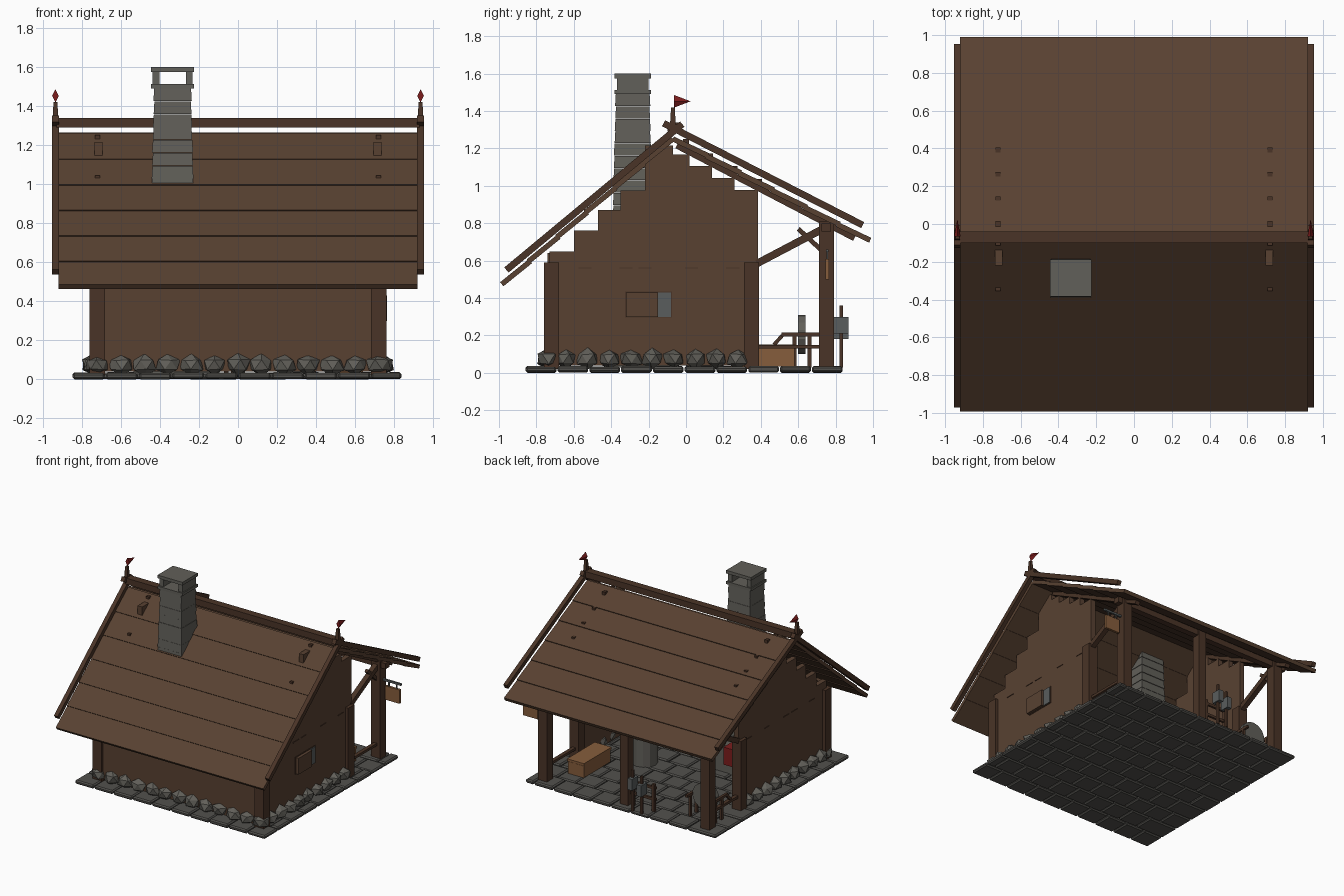
import bpy, bmesh, math, random
from mathutils import Vector, Matrix

random.seed(4)
cube = bpy.data.objects.get("Cube")
if cube:
    bpy.data.objects.remove(cube, do_unlink=True)


def material(name, rgb):
    m = bpy.data.materials.new(name)
    m.use_nodes = True
    m.diffuse_color = (*rgb, 1)
    m.node_tree.nodes["Principled BSDF"].inputs["Base Color"].default_value = (*rgb, 1)
    return m


WOOD = material("brown wood", (0.098, 0.053, 0.031))
DARK = material("dark timber", (0.068, 0.034, 0.02))
STONE = material("grey stone", (0.12, 0.115, 0.1))
PAVING = material("paving stone", (0.085, 0.082, 0.074))
CRATE = material("light wood", (0.24, 0.11, 0.045))
RED = material("red cloth", (0.2, 0.012, 0.012))
METAL = material("dull metal", (0.1, 0.11, 0.11))


class Part:
    """Collects primitives into one mesh object."""

    def __init__(self, name, mat):
        self.name, self.mat, self.bm = name, mat, bmesh.new()

    def box(self, x, y, z, turn=None, taper=1.0):
        # x, y, z are (low, high) ranges
        lo, hi = Vector((x[0], y[0], z[0])), Vector((x[1], y[1], z[1]))
        size, mid = hi - lo, (lo + hi) / 2
        made = bmesh.ops.create_cube(self.bm, size=1)["verts"]
        for v in made:
            if v.co.z > 0:
                v.co.x *= taper
                v.co.y *= taper
            v.co = Vector(a * b for a, b in zip(v.co, size))
            if turn:
                v.co = turn @ v.co
            v.co += mid
        return self

    def beam(self, p, q, width, thick):
        # square bar between two points
        p, q = Vector(p), Vector(q)
        rot = (q - p).to_track_quat('Z', 'X').to_matrix().to_4x4()
        mat = Matrix.Translation((p + q) / 2) @ rot @ Matrix.Diagonal((width, thick, (q - p).length, 1))
        bmesh.ops.create_cube(self.bm, size=1, matrix=mat)
        return self

    def slope(self, x, p, q, thick):
        # board running along a roof slope; p and q are (y, z)
        d = Vector(q) - Vector(p)
        mid = (Vector(p) + Vector(q)) / 2
        mat = (Matrix.Translation(((x[0] + x[1]) / 2, mid.x, mid.y))
               @ Matrix.Rotation(math.atan2(d.y, d.x), 4, 'X')
               @ Matrix.Diagonal((x[1] - x[0], d.length, thick, 1)))
        bmesh.ops.create_cube(self.bm, size=1, matrix=mat)
        return self

    def cone(self, at, r1, r2, depth, sides, axis='Z'):
        rot = {'Z': Matrix(), 'Y': Matrix.Rotation(-math.pi / 2, 4, 'X')}[axis]
        bmesh.ops.create_cone(self.bm, cap_ends=True, segments=sides, radius1=r1, radius2=r2,
                              depth=depth, matrix=Matrix.Translation(at) @ rot)
        return self

    def done(self, bevel=0):
        mesh = bpy.data.meshes.new(self.name)
        bmesh.ops.recalc_face_normals(self.bm, faces=self.bm.faces[:])
        self.bm.to_mesh(mesh)
        self.bm.free()
        mesh.materials.append(self.mat)
        ob = bpy.data.objects.new(self.name, mesh)
        bpy.context.collection.objects.link(ob)
        if bevel:
            mod = ob.modifiers.new("bevel", 'BEVEL')
            mod.width, mod.segments = bevel, 1
        return ob


def around(c, size):
    return (c - size / 2, c + size / 2)


# Paved floor, staggered row by row
floor = Part("paved_floor", PAVING)
N, STEP = 10, 0.17
for r in range(N):
    y = -0.86 + STEP * r
    edges = [-0.85] + [-0.85 + STEP * (i + 0.5 * (r % 2)) for i in range(1, N)] + [0.84]
    for a, b in zip(edges, edges[1:]):
        floor.box((a + 0.003, b - 0.003), (y + 0.003, y + STEP - 0.003),
                  (random.uniform(0, 0.005), random.uniform(0.031, 0.037)))
floor.done(bevel=0.009)

# Rubble foundation along three walls
rocks = Part("foundation_rocks", STONE)
spots = [(-0.72 + i * 0.12, -0.735) for i in range(13)]
spots += [(s * 0.735, -0.64 + i * 0.115) for s in (-1, 1) for i in range(9)]
for x, y in spots:
    made = bmesh.ops.create_icosphere(rocks.bm, subdivisions=1, radius=1)["verts"]
    spin = Matrix.Rotation(random.uniform(0, 6), 3, 'Z')
    for v in made:
        co = spin @ (v.co * random.uniform(0.85, 1.12))
        v.co = Vector((x + co.x * 0.065, y + co.y * 0.062, 0.075 + co.z * 0.055))
rocks.done()

# Roof lines as (y, z)
RIDGE, FRONT, BACK = Vector((-0.07, 1.255)), Vector((-0.985, 0.47)), Vector((0.985, 0.705))


def roof_z(y):
    end = FRONT if y < RIDGE.x else BACK
    return RIDGE.y + (end.y - RIDGE.y) * (y - RIDGE.x) / (end.x - RIDGE.x)


# Walls: front boards and stepped gables
Part("front_wall", WOOD).box((-0.7, 0.7), (-0.74, -0.7), (0.04, 0.64)).done()
cols = [-0.73, -0.6, -0.47, -0.35, -0.22, -0.07, 0.02, 0.14, 0.26, 0.385]
for side, name in ((1, "left_gable_wall"), (-1, "right_gable_wall")):
    wall = Part(name, WOOD)
    for a, b in zip(cols, cols[1:]):
        outer = a if b <= RIDGE.x else b
        wall.box(around(side * 0.715, 0.04), (a, b), (0.04, roof_z(outer) - 0.04))
    wall.done()
    seams = Part(name + "_seams", DARK)
    for y in (-0.54, -0.32, -0.22, 0.03, 0.25):
        seams.box(around(side * 0.736, 0.006), around(y, 0.07), (0.558, 0.564))
    seams.done()

# Corner posts, porch posts, rails and braces
posts = Part("posts", DARK)
porch = Part("porch_frame", DARK)
for s in (-1, 1):
    x = s * 0.72
    for y, top in ((-0.72, 0.59), (0.35, 0.59), (0.75, 0.81)):
        posts.box(around(x, 0.08), around(y, 0.08), (0.02, top))
    porch.beam((x, 0.38, 0.585), (x, 0.77, 0.79), 0.04, 0.04)
    porch.beam((x, 0.6, 0.77), (x, 0.72, 0.66), 0.025, 0.025)
    porch.box(around(x, 0.03), (0.38, 0.72), (0.13, 0.15))
    porch.slope(around(x, 0.04), (0.9, roof_z(0.9) - 0.03), (-0.05, roof_z(-0.05) - 0.03), 0.03)
posts.box(around(0, 0.07), around(0.75, 0.07), (0.02, 0.81)).done()
porch.box((-0.8, 0.8), around(0.75, 0.05), (0.755, 0.8)).done()

# Roof courses, each lapping over the one below
for name, end in (("front_roof", FRONT), ("back_roof", BACK)):
    roof = Part(name, WOOD)
    for i in range(6):
        p = RIDGE.lerp(end, i / 6)
        q = RIDGE.lerp(end, min((i + 1) / 6 + 0.012, 1))
        roof.slope((-0.92, 0.92), p - Vector((0, 0.004)), q + Vector((0, 0.004)), 0.028)
    roof.done()

# Ridge beam and crossed barge boards
trim = Part("ridge_and_barge_boards", DARK)
trim.box((-0.93, 0.93), (-0.1, -0.04), (1.29, 1.34))
for s in (-1, 1):
    x = around(s * 0.935, 0.034)
    trim.slope(x, (-0.96, 0.55), (-0.02, 1.33), 0.036)
    trim.slope(x, (0.945, 0.79), (-0.12, 1.335), 0.036)
trim.done()

# Pegs through the roof
pegs = Part("roof_pegs", DARK)
for s in (-1, 1):
    for y in (-0.34, -0.2, -0.1, 0.0, 0.13, 0.26, 0.39):
        h = 0.045 if y in (-0.2, 0.0) else 0.024
        pegs.box(around(s * 0.72, 0.026), around(y, 0.03), around(roof_z(y) + 0.01, h))
pegs.done()

# Finials with red pennants
finials, flags = Part("ridge_finials", DARK), Part("pennants", RED)
for s in (-1, 1):
    x = s * 0.935
    finials.box(around(x, 0.036), around(-0.07, 0.036), (1.28, 1.42), taper=0.55)
    flags.cone((x, -0.02, 1.452), 0.034, 0.0, 0.09, 4, 'Y')
for v in flags.bm.verts:
    v.co.x += (math.copysign(0.935, v.co.x) - v.co.x) * 0.5
finials.done()
flags.done()

# Chimney from hearth to cap
CX, CY = -0.335, -0.285
chimney = Part("chimney", STONE)
for i in range(22):
    z = 0.04 + i * 0.066
    w = 0.265 - 0.0034 * i + random.uniform(-0.004, 0.004)
    chimney.box(around(CX, w), around(CY, w - 0.008), (z, z + 0.064), taper=0.96)
for z in ((1.49, 1.512), (1.575, 1.6)):
    chimney.box(around(CX, 0.22), around(CY, 0.195), z)
for s in (-1, 1):
    chimney.box(around(CX + s * 0.085, 0.035), around(CY, 0.17), (1.51, 1.577))
chimney.done()
Part("hearth", STONE).box(around(CX, 0.4), (CY - 0.15, CY + 0.2), (0.03, 0.25)).done()

# Side window with a half-open shutter
Part("window_shutter", WOOD).box((0.73, 0.762), (-0.32, -0.15), (0.3, 0.43)).done()
Part("window_frame", DARK).box((0.73, 0.739), (-0.325, -0.075), (0.295, 0.435)).done()
Part("window_pane", METAL).box((0.73, 0.745), (-0.15, -0.08), (0.3, 0.43)).done()

# Hanging sign on its bracket
Part("sign_bracket", METAL).box((0.74, 0.92), around(0.755, 0.015), (0.645, 0.66)).done()
Part("sign_board", CRATE).box((0.78, 0.91), around(0.755, 0.02), (0.5, 0.61)).done()
hooks = Part("sign_hooks", METAL)
for x in (0.81, 0.88):
    hooks.box(around(x, 0.008), around(0.755, 0.008), (0.6, 0.65))
hooks.done()

# Storage chest
chest = Part("chest", CRATE).box((0.5, 0.64), (0.24, 0.58), (0.035, 0.13))
chest.box((0.495, 0.645), (0.235, 0.585), (0.134, 0.152)).done()

# Stone tub and bellows inside
Part("stone_tub", STONE).cone((0.3, 0.1, 0.14), 0.1, 0.1, 0.22, 12).done()
Part("bellows", RED).box((-0.6, -0.5), (0.1, 0.24), (0.28, 0.42)).done()

# Grindstone and its stand
Part("grindstone", STONE).cone((-0.61, 0.62, 0.205), 0.105, 0.105, 0.04, 14, 'Y').done()
stand = Part("grindstone_stand", DARK)
for x in (-0.72, -0.5):
    stand.box(around(x, 0.02), (0.51, 0.71), (0.195, 0.215))
    for y in (0.58, 0.66):
        stand.box(around(x, 0.02), around(y, 0.02), (0.03, 0.2))
stand.beam((-0.72, 0.515, 0.2), (-0.72, 0.47, 0.15), 0.02, 0.02)
stand.box((-0.72, -0.5), around(0.62, 0.015), around(0.205, 0.015)).done()

# Tool rack beside the middle post
rack, tools = Part("tool_rack", DARK), Part("tools", METAL)
for x in (-0.24, -0.06):
    rack.box(around(x, 0.022), around(0.75, 0.022), (0.03, 0.25))
for z in (0.13, 0.22):
    rack.box((-0.26, -0.04), around(0.75, 0.018), around(z, 0.02))
for x, top in ((-0.11, 0.36), (-0.19, 0.33)):
    rack.box(around(x, 0.018), around(0.83, 0.018), (0.03, top))
    tools.box(around(x, 0.04), around(0.83, 0.075), (top - 0.15, top - 0.06))
rack.done()
tools.done()
